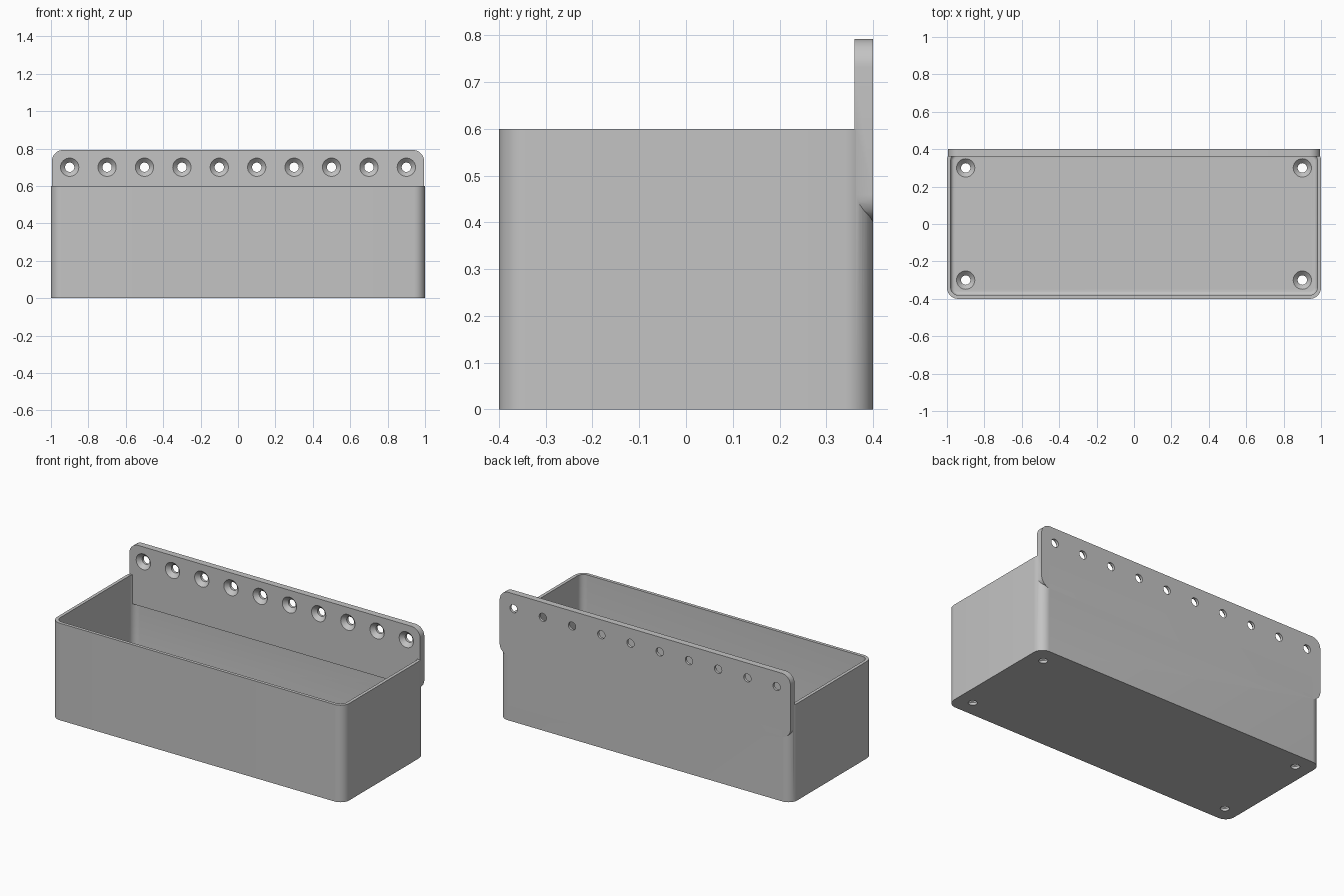
import bpy
import bmesh
import math
from mathutils import Matrix, Vector

cube = bpy.data.objects.get("Cube")
if cube:
    bpy.data.objects.remove(cube, do_unlink=True)

grey = bpy.data.materials.new("plain grey")
grey.use_nodes = True
colour = (0.55, 0.55, 0.55, 1)
grey.diffuse_color = colour
grey.node_tree.nodes["Principled BSDF"].inputs["Base Color"].default_value = colour

WALL, FLOOR, RADIUS = 0.02, 0.04, 0.06
PLATE_FRONT, BACK = 0.36, 0.4


def make_object(name, bm):
    bmesh.ops.recalc_face_normals(bm, faces=bm.faces[:])
    mesh = bpy.data.meshes.new(name)
    bm.to_mesh(mesh)
    bm.free()
    mesh.materials.append(grey)
    obj = bpy.data.objects.new(name, mesh)
    bpy.context.collection.objects.link(obj)
    return obj


def rounded_prism(half_w, half_d, radius, low, high, steps=12):
    """Rounded rectangle in x and y, extruded along z."""
    bm = bmesh.new()
    verts = []
    for corner, (sx, sy) in enumerate([(1, 1), (-1, 1), (-1, -1), (1, -1)]):
        for i in range(steps + 1):
            a = math.pi / 2 * (corner + i / steps)
            verts.append(bm.verts.new((sx * (half_w - radius) + radius * math.cos(a),
                                       sy * (half_d - radius) + radius * math.sin(a), low)))
    face = bm.faces.new(verts)
    side = bmesh.ops.extrude_face_region(bm, geom=[face])["geom"]
    top = [v for v in side if isinstance(v, bmesh.types.BMVert)]
    bmesh.ops.translate(bm, verts=top, vec=(0, 0, high - low))
    return bm


def combine(target, tool, operation):
    """Boolean baked straight into the target mesh."""
    mod = target.modifiers.new("combine", "BOOLEAN")
    mod.operation, mod.solver, mod.object = operation, "EXACT", tool
    bpy.context.view_layer.update()
    graph = bpy.context.evaluated_depsgraph_get()
    mesh = bpy.data.meshes.new_from_object(target.evaluated_get(graph))
    target.modifiers.clear()
    target.data = mesh
    bpy.data.objects.remove(tool, do_unlink=True)


def screw_holes(name, places, turn):
    """Countersunk hole cutters; local z is the screw axis, 0 the entry face."""
    profile = [(0.049, 0.02), (0.049, 0), (0.025, -0.024), (0.025, -0.08)]
    sides = 32
    bm = bmesh.new()
    for place in places:
        matrix = Matrix.Translation(Vector(place)) @ turn
        rings = [[bm.verts.new(matrix @ Vector((r * math.cos(math.tau * i / sides),
                                                r * math.sin(math.tau * i / sides), z)))
                  for i in range(sides)] for r, z in profile]
        for a, b in zip(rings, rings[1:]):
            for i in range(sides):
                j = (i + 1) % sides
                bm.faces.new((a[i], a[j], b[j], b[i]))
        bm.faces.new(rings[0])
        bm.faces.new(rings[-1][::-1])
    return make_object(name, bm)


# open bin with a filleted floor
storage_bin = make_object("storage_bin", rounded_prism(1, 0.4, RADIUS, 0, 0.6))
bm = rounded_prism(1 - WALL, 0.4 - WALL, RADIUS - WALL, FLOOR, 0.8)
floor_edges = [e for e in bm.edges if all(v.co.z < FLOOR + 0.001 for v in e.verts)]
bmesh.ops.bevel(bm, geom=floor_edges, offset=0.02, segments=5, profile=0.5, affect="EDGES")
combine(storage_bin, make_object("cavity", bm), "DIFFERENCE")

# rounded mounting plate, standing at the back, with a sloped underside inside
bm = rounded_prism(0.995, 0.196, RADIUS, PLATE_FRONT, BACK)
bm.transform(Matrix.Translation((0, 0, 0.596)) @ Matrix(((1, 0, 0, 0), (0, 0, 1, 0),
                                                       (0, 1, 0, 0), (0, 0, 0, 1))))
for v in bm.verts:
    if v.co.y < PLATE_FRONT + 0.001 and v.co.z < 0.42:
        v.co.z = 0.42
combine(storage_bin, make_object("mounting_plate", bm), "UNION")

# screw holes through the plate and the floor
plate_places = [(-0.9 + 0.2 * i, PLATE_FRONT, 0.7) for i in range(10)]
combine(storage_bin, screw_holes("plate_holes", plate_places,
                                 Matrix.Rotation(math.pi / 2, 4, "X")), "DIFFERENCE")
floor_places = [(x, y, FLOOR) for x in (-0.9, 0.9) for y in (-0.3, 0.3)]
combine(storage_bin, screw_holes("floor_holes", floor_places, Matrix.Identity(4)), "DIFFERENCE")

# smooth rounded corners, crisp edges
bpy.ops.object.select_all(action="DESELECT")
storage_bin.select_set(True)
bpy.context.view_layer.objects.active = storage_bin
bpy.ops.object.shade_smooth_by_angle(angle=math.radians(30))
